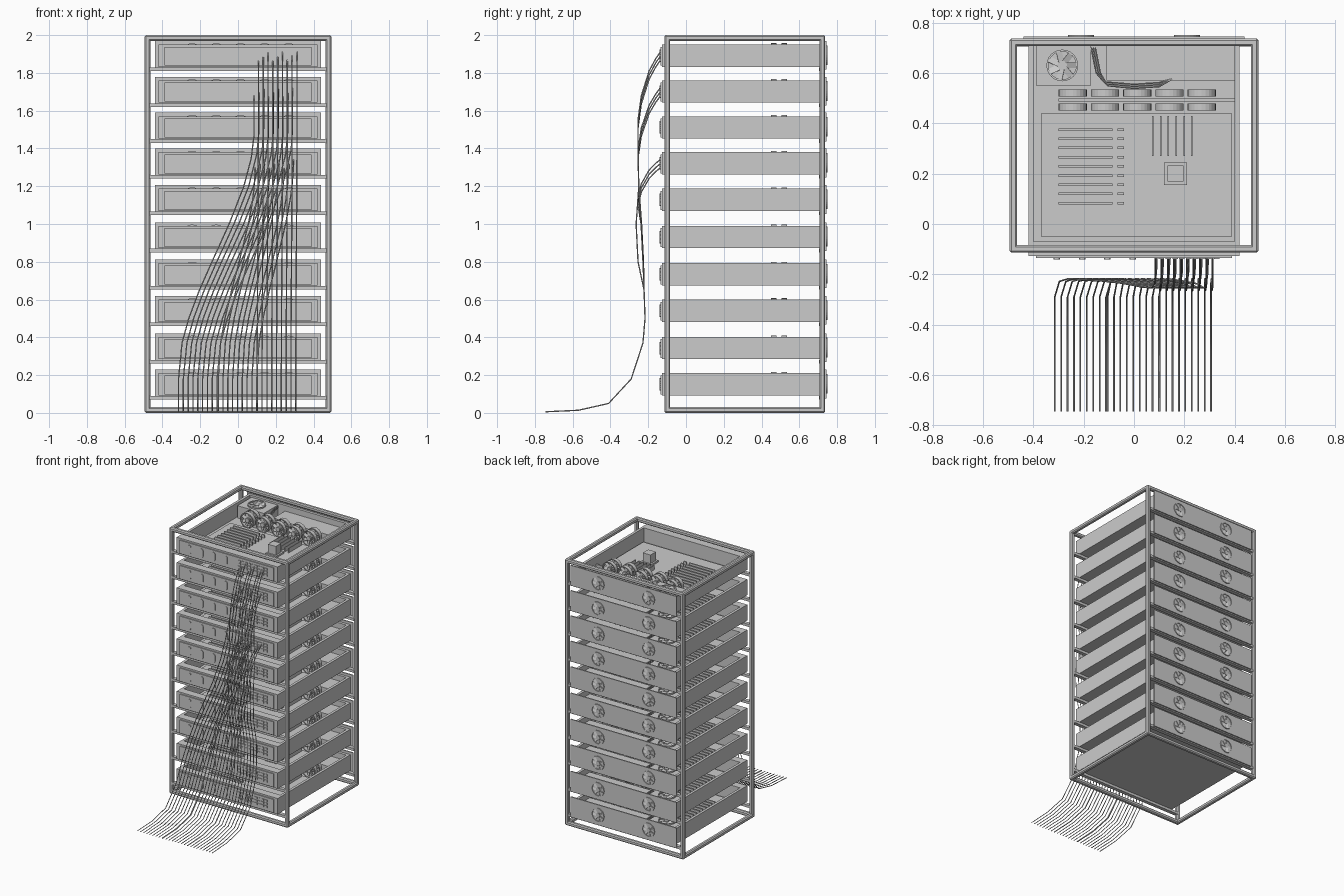
import bpy, bmesh, math
from mathutils import Matrix, Vector

if "Cube" in bpy.data.objects:
    bpy.data.objects.remove(bpy.data.objects["Cube"])

TOPS = [1.95, 1.76, 1.57, 1.38, 1.187, 0.99, 0.793, 0.6, 0.402, 0.21]
H = 0.118  # chassis height


def box(bm, x0, x1, y0, y1, z0, z1, m=Matrix()):
    size = Matrix.Diagonal((x1 - x0, y1 - y0, z1 - z0, 1))
    pos = Matrix.Translation(((x0 + x1) / 2, (y0 + y1) / 2, (z0 + z1) / 2))
    bmesh.ops.create_cube(bm, size=1, matrix=m @ pos @ size)


def ring(bm, m, r0, r1, h, n=24):
    rows = []
    for r, z in ((r0, -h / 2), (r1, -h / 2), (r1, h / 2), (r0, h / 2)):
        rows.append([bm.verts.new(m @ Vector((r * math.cos(a), r * math.sin(a), z)))
                     for a in (2 * math.pi * i / n for i in range(n))])
    for k in range(4):
        a, b = rows[k], rows[(k + 1) % 4]
        for i in range(n):
            j = (i + 1) % n
            bm.faces.new((a[i], a[j], b[j], b[i]))


def fan(bm, m, r, h):
    # rim, hub and seven tilted blades
    ring(bm, m, r * 0.88, r, h)
    bmesh.ops.create_cone(bm, cap_ends=True, segments=16, radius1=r * 0.3,
                          radius2=r * 0.3, depth=h * 0.9, matrix=m)
    for i in range(7):
        t = m @ Matrix.Rotation(2 * math.pi * i / 7, 4, 'Z') @ Matrix.Rotation(0.35, 4, 'X')
        box(bm, r * 0.25, r * 0.88, -r * 0.2, r * 0.2, -0.001, 0.001, t)


def pill(bm, x, z, w, h, y0, y1):
    # upright rounded slot cover facing -y
    r = w / 2
    pts = [(x + r * math.cos(a), z + (h / 2 - r) * s + r * math.sin(a))
           for s, a0 in ((1, 0), (-1, math.pi))
           for a in (a0 + math.pi * k / 6 for k in range(7))]
    f = bm.faces.new([bm.verts.new((px, y1, pz)) for px, pz in pts])
    out = bmesh.ops.extrude_face_region(bm, geom=[f])['geom']
    bmesh.ops.translate(bm, vec=(0, y0 - y1, 0),
                        verts=[v for v in out if isinstance(v, bmesh.types.BMVert)])


def mesh(name, bm):
    bmesh.ops.recalc_face_normals(bm, faces=bm.faces)
    me = bpy.data.meshes.new(name)
    bm.to_mesh(me)
    bm.free()
    return me


def place(name, me, z=0):
    ob = bpy.data.objects.new(name, me)
    ob.location.z = z
    bpy.context.collection.objects.link(ob)
    return ob


parts = {}

# open tray chassis with board
bm = bmesh.new()
box(bm, -.42, .42, -.10, .735, 0, .012)
for s in (-1, 1):
    box(bm, min(s * .42, s * .40), max(s * .42, s * .40), -.10, .735, 0, H)
box(bm, -.42, .42, .715, .737, 0, H)
box(bm, -.37, .39, -.05, .44, .012, .022)
parts['chassis'] = mesh('chassis', bm)

# front bezel, drive slots and port grid
bm = bmesh.new()
box(bm, -.42, .42, -.128, -.07, 0, H)
box(bm, -.39, .39, -.136, -.128, .006, H - .012)
for x in (-.307, -.206, -.106, -.005):
    pill(bm, x, .059, .026, .066, -.141, -.136)
for i in range(9):
    for j in (-1, 0, 1):
        cx, cz = .108 + .0275 * i, .059 + .022 * j
        box(bm, cx - .011, cx + .011, -.14, -.136, cz - .008, cz + .008)
parts['front_bezel'] = mesh('front_bezel', bm)

# rear plate with two exhaust fans
bm = bmesh.new()
box(bm, -.44, .44, .735, .744, -.015, .137)
for x in (-.21, .21):
    fan(bm, Matrix.Translation((x, .745, .062)) @ Matrix.Rotation(math.pi / 2, 4, 'X'), .052, .01)
parts['rear_plate'] = mesh('rear_plate', bm)

# shelf rails below each server
bm = bmesh.new()
for y0, y1 in ((-.112, -.085), (.705, .733)):
    box(bm, -.472, .472, y0, y1, -.022, -.003)
parts['shelf_rail'] = mesh('shelf_rail', bm)

# double row of cooling fans
bm = bmesh.new()
for y in (.465, .52):
    for i in range(5):
        m = Matrix.Translation((-.243 + .128 * i, y, .069)) @ Matrix.Rotation(math.pi / 2, 4, 'X')
        fan(bm, m, .056, .028)
box(bm, -.30, .42, .487, .498, .012, .06)
parts['cooling_fans'] = mesh('cooling_fans', bm)

# memory sticks, expansion slots and processor cooler
bm = bmesh.new()
for i in range(9):
    y = .375 - .0365 * i
    box(bm, -.30, -.085, y - .005, y + .005, .022, .045)
    box(bm, -.065, -.04, y - .005, y + .005, .022, .045)
for i in range(6):
    x = .075 + .031 * i
    box(bm, x - .003, x + .003, .27, .43, .022, .055)
box(bm, .12, .21, .155, .245, .022, .035)
box(bm, .133, .197, .168, .232, .035, .1)
parts['board_components'] = mesh('board_components', bm)

# power supply with top fan, and rear drive box
bm = bmesh.new()
box(bm, -.39, -.17, .55, .715, .012, .104)
fan(bm, Matrix.Translation((-.285, .63, .107)), .063, .012)
box(bm, -.11, .40, .57, .715, .012, .075)
parts['power_supply'] = mesh('power_supply', bm)

for n, top in enumerate(TOPS):
    for name, me in parts.items():
        place(f'{name}_{n + 1}', me, top - H)


def tubes(name, paths, r):
    cu = bpy.data.curves.new(name, 'CURVE')
    cu.dimensions = '3D'
    cu.bevel_depth = r
    cu.bevel_resolution = 0
    cu.use_fill_caps = True
    for pts in paths:
        sp = cu.splines.new('POLY')
        sp.points.add(len(pts) - 1)
        for p, c in zip(sp.points, pts):
            p.co = (*c, 1)
    return cu


# power wires inside each server
wires = [[(-.17 + d, .70, .10), (-.15 + d, .60, .09), (-.12 + d, .565 - d, .085),
          (0, .555 - d, .08), (.10, .562 - d, .08), (.15, .575, .078)] for d in (0, .008, .016)]
wire_curve = tubes('power_wires', wires, .003)
for n, top in enumerate(TOPS):
    place(f'power_wires_{n + 1}', wire_curve, top - H)

# rack frame
bm = bmesh.new()
X, Y0, Y1, T = .494, -.114, .737, .03
for x in (-X, X - T):
    for y in (Y0, Y1 - T):
        box(bm, x, x + T, y, y + T, 0, 2)
for z in (0, 2 - T):
    for y in (Y0, Y1 - T):
        box(bm, -X, X, y, y + T, z, z + T)
    for x in (-X, X - T):
        box(bm, x, x + T, Y0, Y1, z, z + T)
frame = place('rack_frame', mesh('rack_frame', bm))
bev = frame.modifiers.new('bevel', 'BEVEL')
bev.width = .007
bev.segments = 1


# hanging cables: three bundles of nine, spreading out on the floor
def cable(x0, x1, z0, drop, bulge):
    yz = [(-.135, z0), (-.16, z0 - .1 * drop), (-.195, z0 - .28 * drop),
          (-.237, z0 - .65 * drop), (-.254, z0 - drop)]
    mid = [(-.254, 1.4), (-.25, 1.2), (bulge - .01, 1.0), (bulge, .8), (-.222, .65)]
    yz += [p for p in mid if p[1] < yz[-1][1] - .05]
    yz += [(-.217, .5), (-.228, .37), (-.29, .18), (-.41, .05), (-.57, .014), (-.744, .006)]
    out = []
    for y, z in yz:
        t = max(0, min(1, (min(z0, 1.5) - z) / (min(z0, 1.5) - .2)))
        out.append((x0 + (x1 - x0) * t * t * (3 - 2 * t), y, z))
    return out


for k, (s, start, end, drop, bulge) in enumerate(((0, .108, .102, .36, -.254),
                                                  (1, .085, -.315, .33, -.225),
                                                  (3, .09, -.105, .2, -.228))):
    paths = [cable(start + .0255 * i, end + .0255 * i,
                   TOPS[s] - .06 + .022 * (i % 3 - 1), drop, bulge) for i in range(9)]
    place(f'cable_bundle_{k + 1}', tubes(f'cable_bundle_{k + 1}', paths, .0033))
